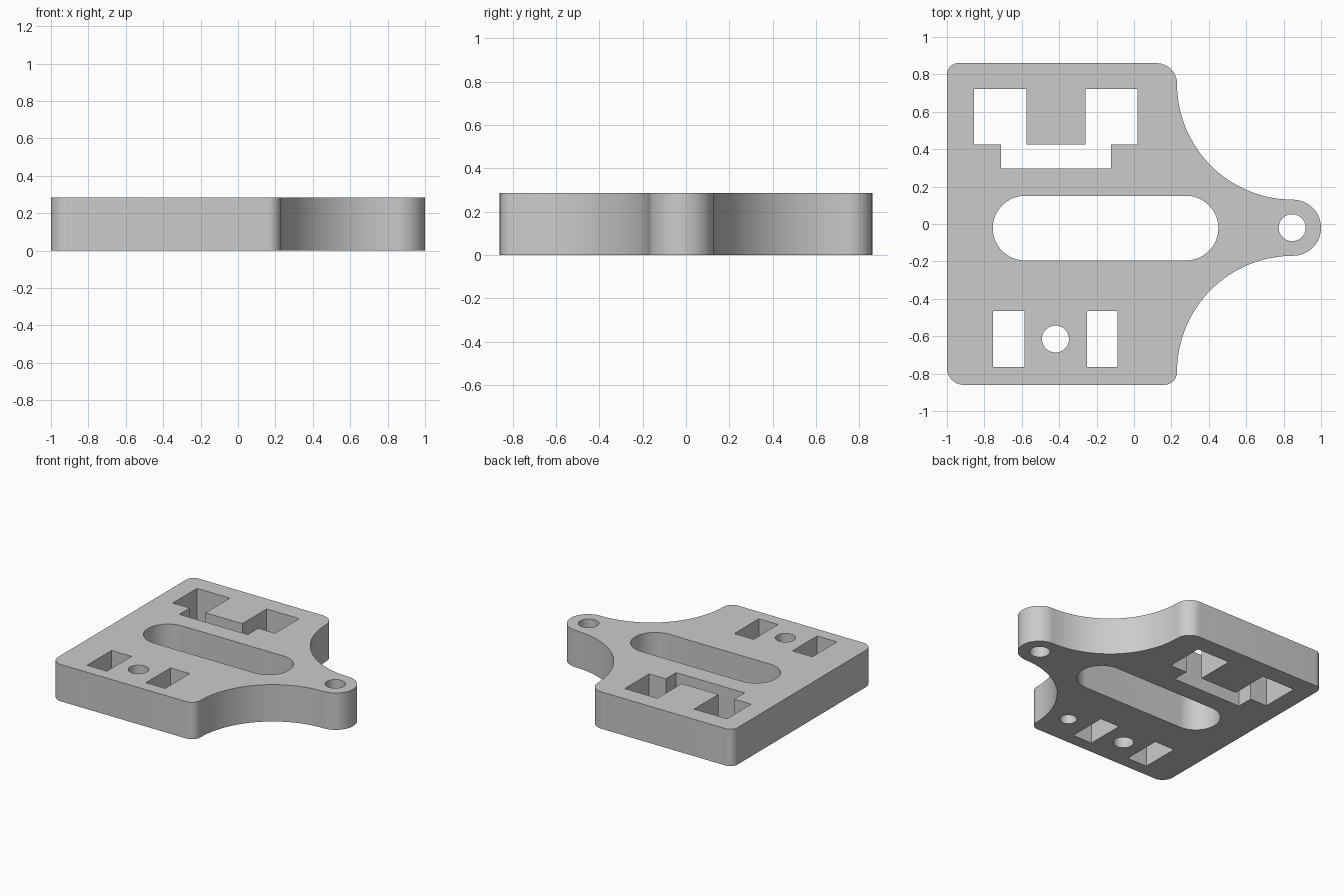
import bpy, bmesh
from math import cos, sin, radians

H = 0.285

cube = bpy.data.objects.get("Cube")
if cube:
    bpy.data.objects.remove(cube, do_unlink=True)

grey = bpy.data.materials.new("plain grey")
grey.use_nodes = True
colour = (0.6, 0.6, 0.6, 1)
grey.diffuse_color = colour
grey.node_tree.nodes["Principled BSDF"].inputs["Base Color"].default_value = colour


def arc(cx, cy, r, start, end, steps=12):
    angles = [radians(start + (end - start) * i / steps) for i in range(steps + 1)]
    return [(cx + r * cos(a), cy + r * sin(a)) for a in angles]


def rect(x0, x1, y0, y1):
    return [(x0, y0), (x1, y0), (x1, y1), (x0, y1)]


def circle(x, y, r):
    return arc(x, y, r, 0, 360, 48)[:-1]


def prisms(name, shapes):
    """Make one object from (counter-clockwise outline, bottom, top) prisms."""
    bm = bmesh.new()
    for outline, z0, z1 in shapes:
        low = [bm.verts.new((x, y, z0)) for x, y in outline]
        high = [bm.verts.new((x, y, z1)) for x, y in outline]
        bm.faces.new(low[::-1])
        bm.faces.new(high)
        for i in range(len(low)):
            j = (i + 1) % len(low)
            bm.faces.new((low[i], low[j], high[j], high[i]))
    mesh = bpy.data.meshes.new(name)
    bm.to_mesh(mesh)
    bm.free()
    mesh.materials.append(grey)
    obj = bpy.data.objects.new(name, mesh)
    bpy.context.collection.objects.link(obj)
    return obj


# Plate outline: rounded corners, two concave flanks and a round end tab
outline = (arc(-0.91, -0.77, 0.09, 180, 270)
           + arc(0.16, -0.79, 0.07, 270, 360)
           + arc(0.85, -0.79, 0.62, 180, 90, 32)[1:]
           + arc(0.85, -0.02, 0.15, -90, 90, 32)[1:]
           + arc(0.85, 0.75, 0.62, 270, 180, 32)[1:]
           + arc(0.12, 0.75, 0.11, 0, 90)[1:]
           + arc(-0.94, 0.80, 0.06, 90, 180))
plate = prisms("plate", [(outline, 0, H)])

# Openings: long slot, stepped opening, small windows and round holes
slot = (arc(0.278, -0.022, 0.173, -90, 90, 32)
        + arc(-0.582, -0.022, 0.173, 90, 270, 32))
stepped = [(-0.71, 0.297), (-0.124, 0.297), (-0.124, 0.424), (0.019, 0.424),
           (0.019, 0.721), (-0.26, 0.721), (-0.26, 0.424), (-0.574, 0.424),
           (-0.574, 0.721), (-0.855, 0.721), (-0.855, 0.424), (-0.71, 0.424)]
through = [slot, stepped,
           rect(-0.755, -0.585, -0.765, -0.465),
           rect(-0.252, -0.087, -0.765, -0.465),
           circle(-0.42, -0.615, 0.072),
           circle(0.846, -0.02, 0.072)]
# The last hole is blind, opening on the underside
cuts = [(shape, -0.1, H + 0.1) for shape in through]
cuts.append((circle(0.085, -0.615, 0.06), -0.1, 0.2))
cutter = prisms("opening_cutter", cuts)
cutter.hide_render = True

cut = plate.modifiers.new("openings", 'BOOLEAN')
cut.operation = 'DIFFERENCE'
cut.solver = 'EXACT'
cut.object = cutter

# Apply the cut, drop the cutter and smooth the curved walls
bpy.ops.object.select_all(action='DESELECT')
plate.select_set(True)
bpy.context.view_layer.objects.active = plate
bpy.ops.object.modifier_apply(modifier=cut.name)
bpy.data.objects.remove(cutter, do_unlink=True)
bpy.ops.object.shade_smooth_by_angle(angle=radians(30))
